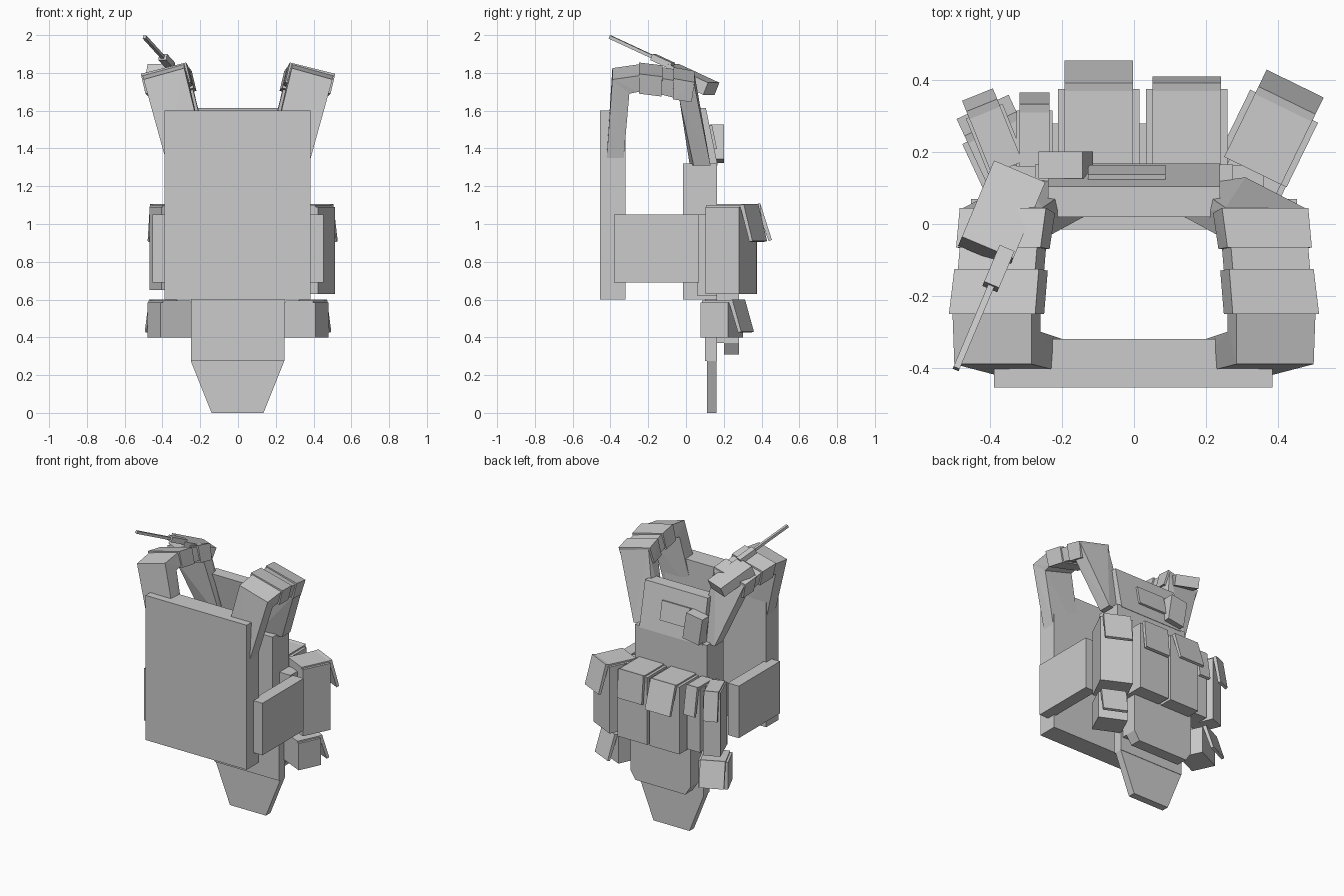
import bpy, bmesh
from math import radians
from mathutils import Vector, Matrix, Euler

if "Cube" in bpy.data.objects:
    bpy.data.objects.remove(bpy.data.objects["Cube"])


def hull(name, pts, mat=Matrix()):
    """Flat-faced convex solid around the given points."""
    bm = bmesh.new()
    for p in pts:
        bm.verts.new(mat @ Vector(p))
    bmesh.ops.convex_hull(bm, input=bm.verts[:])
    bmesh.ops.dissolve_limit(bm, angle_limit=radians(1), verts=bm.verts[:], edges=bm.edges[:])
    bmesh.ops.recalc_face_normals(bm, faces=bm.faces[:])
    me = bpy.data.meshes.new(name)
    bm.to_mesh(me)
    bm.free()
    ob = bpy.data.objects.new(name, me)
    bpy.context.collection.objects.link(ob)
    return ob


def corners(x0, x1, y0, y1, z0, z1):
    return [(x, y, z) for x in (x0, x1) for y in (y0, y1) for z in (z0, z1)]


def box(name, *b):
    return hull(name, corners(*b))


def solid(name, size, mat):
    x, y, z = (s / 2 for s in size)
    return hull(name, corners(-x, x, -y, y, -z, z), mat)


def place(c, rx=0, ry=0, rz=0):
    r = Euler((radians(rx), radians(ry), radians(rz))).to_matrix().to_4x4()
    return Matrix.Translation(c) @ r


def pouch(name, cx, cy, w, d, z0, z1, rz=0, ext=0.07, flap_len=0.19):
    """Box pouch with a lid flap that hangs open from its outer top edge."""
    m = place((cx, cy, 0), rz=rz)
    h, f, t = w / 2, w * 0.42, 0.018
    hull(name, corners(-h, h, -d / 2, d / 2, z0, z1 - 0.01), m)
    pts = []
    for x in (-f, f):
        pts += [(x, d / 2 - 0.005, z1), (x, d / 2 + t, z1 + 0.005),
                (x, d / 2 + ext, z1 - flap_len), (x, d / 2 + ext - t, z1 - flap_len - 0.005)]
    hull(name + "_flap", pts, m)
    hull(name + "_lid", corners(-f, f, -d / 2, d / 2, z1 - 0.012, z1), m)


# Main panels
box("rear_plate", -0.39, 0.385, -0.455, -0.32, 0.6, 1.6)
box("chest_panel", -0.275, 0.275, -0.015, 0.165, 0.6, 1.32)
box("front_belt", -0.36, 0.36, 0.06, 0.163, 0.62, 1.05)
hull("upper_chest_plate", [(x, y, z) for x in (-0.24, 0.24) for y, z in
     ((0.07, 1.31), (0.168, 1.31), (0.105, 1.615), (0.02, 1.615))])

# Groin flap, tapering to the hem
box("groin_flap_top", -0.25, 0.245, 0.1, 0.165, 0.275, 0.6)
hull("groin_flap_lower", [(x, y, z) for x, z in ((-0.25, 0.275), (0.245, 0.275), (-0.14, 0), (0.135, 0))
                          for y in (0.112, 0.162)])

# Abdomen pouch with bevelled base
box("abdomen_pouch", -0.23, 0.23, 0.16, 0.28, 0.37, 0.64)
hull("abdomen_pouch_base", [(x * s, y, z) for s in (-1, 1) for x, z in ((0.23, 0.37), (0.19, 0.31))
                            for y in (0.2, 0.28)])


def section(yt, zt, yb, zb, xi, xo, drop=0.06, g=0.0):
    """Strap cross-section: inner edge high, outer edge lower; g swells it into a pad."""
    return [(xi - g, yt, zt + g), (xo + g, yt, zt - drop + g),
            (xi - 0.025 - g, yb, zb + drop - g), (xo - 0.025 + g, yb, zb - g)]


for s, side in ((1, "right"), (-1, "left")):
    flip = Matrix.Scale(s, 4, (1, 0, 0))
    # Side panel
    box("side_panel_" + side, *sorted((s * 0.37, s * 0.453)), -0.38, 0.07, 0.69, 1.05)

    # Shoulder strap segments, alternating with thicker pads
    stations = [(-0.39, 1.825, -0.30, 1.69, 0.285, 0.5), (-0.25, 1.845, -0.25, 1.70, 0.285, 0.505),
                (-0.125, 1.83, -0.13, 1.685, 0.275, 0.49), (-0.065, 1.82, -0.07, 1.67, 0.27, 0.485),
                (0.045, 1.80, 0.03, 1.655, 0.255, 0.475)]
    for i in range(4):
        g = 0.01 if i % 2 else 0
        hull(f"strap_{side}_{i}", section(*stations[i], g=g) + section(*stations[i + 1], g=g), flip)

    # Rear strap leg down to the plate
    hull("strap_rear_leg_" + side, section(*stations[0]) +
         [(x, y, 1.35) for x in (0.17, 0.385) for y in (-0.42, -0.33)], flip)
    # Front strap leg down to the chest
    hull("strap_front_leg_" + side,
         [(0.255, 0.045, 1.795), (0.475, 0.045, 1.735), (0.24, -0.035, 1.72), (0.45, -0.035, 1.66),
          (0.14, 0.02, 1.31), (0.16, 0.11, 1.31), (0.31, 0.13, 1.31), (0.31, 0.04, 1.31)], flip)

    # Lower hip pouch
    pouch("hip_pouch_" + side, s * 0.358, 0.19, 0.19, 0.16, 0.4, 0.595, rz=-25 * s, flap_len=0.165)

# Upper row of pouches
pouch("magazine_pouch_a", -0.098, 0.27, 0.226, 0.21, 0.63, 1.105, ext=0.08)
pouch("magazine_pouch_b", 0.147, 0.27, 0.226, 0.21, 0.63, 1.105, ext=0.036)
pouch("utility_pouch", 0.374, 0.238, 0.21, 0.2, 0.63, 1.1, rz=-26)
pouch("small_pouch_inner", -0.277, 0.238, 0.1, 0.155, 0.65, 1.1, ext=0.05)
pouch("small_pouch_outer", -0.385, 0.235, 0.11, 0.17, 0.65, 1.1, rz=22, ext=0.05)

# Chest patch and small chest pouch
solid("chest_patch", (0.215, 0.02, 0.13), place((-0.02, 0.141, 1.46), rx=11.7))
solid("chest_pouch", (0.125, 0.075, 0.185), place((-0.19, 0.164, 1.425), ry=-9))

# Radio on the left strap, with aerial along its long axis
tip, base = Vector((-0.495, -0.403, 1.99)), Vector((-0.363, -0.09, 1.845))
d = (tip - base).normalized()
across = d.cross(Vector((0, 0, 1))).normalized()
up = across.cross(d)
axes = Matrix((across, up, d)).transposed().to_4x4()
for name, c, size in (("radio_body", Vector((-0.368, 0.028, 1.765)), (0.155, 0.07, 0.25)),
                      ("aerial_base", base + d * 0.04, (0.045, 0.035, 0.12)),
                      ("aerial", (base + tip) / 2, (0.018, 0.018, (tip - base).length))):
    solid(name, size, Matrix.Translation(c) @ axes)
